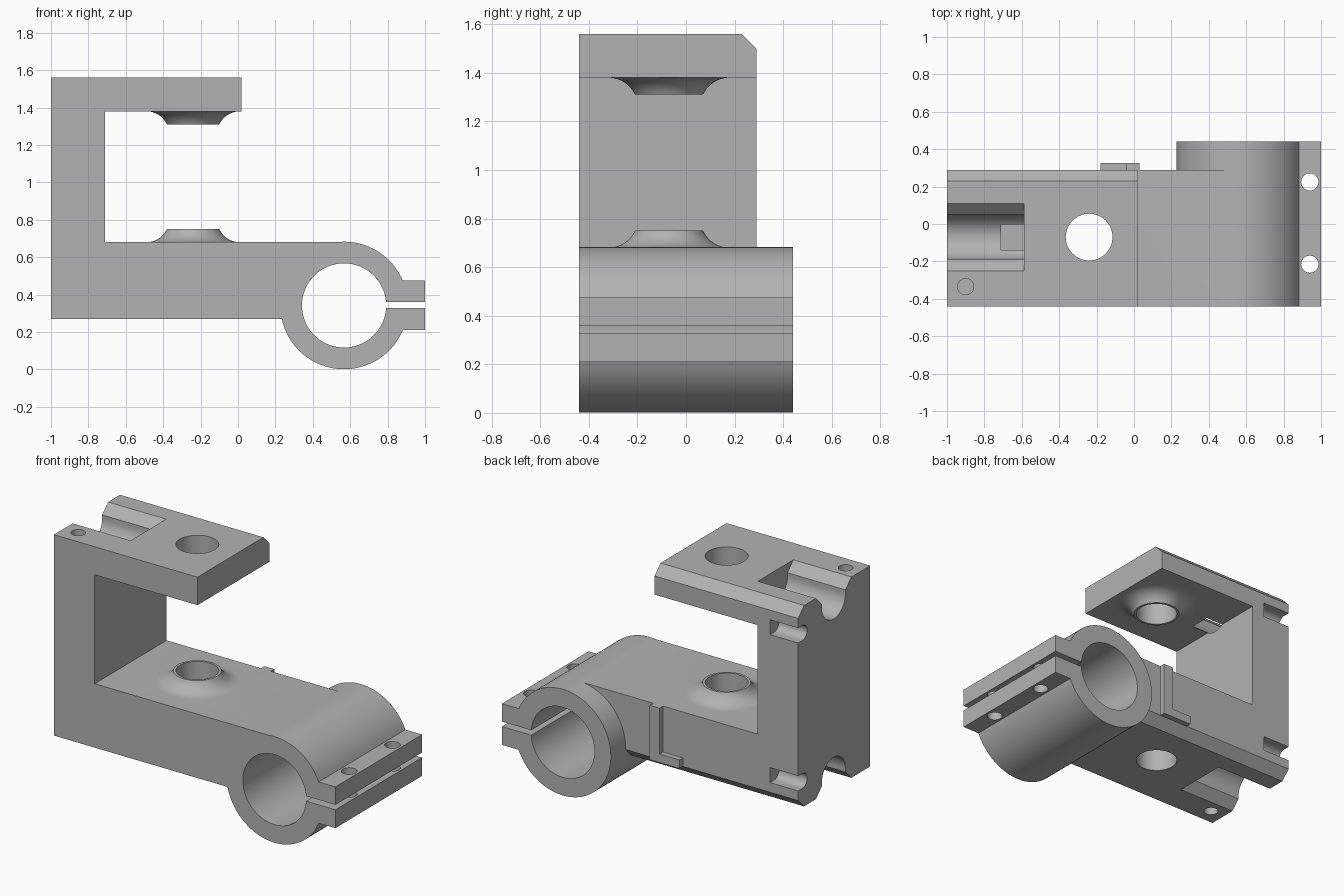
import bpy, bmesh, math
from mathutils import Vector

cube = bpy.data.objects.get("Cube")
if cube:
    bpy.data.objects.remove(cube, do_unlink=True)

grey = bpy.data.materials.new("light grey")
grey.use_nodes = True
grey.diffuse_color = (0.45, 0.45, 0.45, 1)
grey.node_tree.nodes["Principled BSDF"].inputs["Base Color"].default_value = (0.45, 0.45, 0.45, 1)

FRONT, BACK, TUBE_BACK = -0.44, 0.29, 0.44
BOTTOM, TOP = 0.27, 1.56
ARM_TOP, ARM_UNDER = 0.68, 1.38
MID = (BOTTOM + TOP) / 2
TX, TZ = 0.567, 0.342
HX, HY = -0.24, -0.07


def finish(name, bm):
    bmesh.ops.recalc_face_normals(bm, faces=bm.faces)
    mesh = bpy.data.meshes.new(name)
    bm.to_mesh(mesh)
    bm.free()
    mesh.materials.append(grey)
    ob = bpy.data.objects.new(name, mesh)
    bpy.context.collection.objects.link(ob)
    return ob


def prism(name, profile, axis, lo, hi):
    """Extrude a 2D outline along x, y or z."""
    place = {"x": lambda u, v: (lo, u, v),
             "y": lambda u, v: (u, lo, v),
             "z": lambda u, v: (u, v, lo)}[axis]
    bm = bmesh.new()
    face = bm.faces.new([bm.verts.new(place(u, v)) for u, v in profile])
    new = bmesh.ops.extrude_face_region(bm, geom=[face])["geom"]
    step = Vector([(hi - lo) * (a == axis) for a in "xyz"])
    bmesh.ops.translate(bm, vec=step, verts=[g for g in new if isinstance(g, bmesh.types.BMVert)])
    return finish(name, bm)


def arc(u, v, r, start=0, end=360, n=64):
    count = n if end - start == 360 else n + 1
    return [(u + r * math.cos(math.radians(start + (end - start) * i / n)),
             v + r * math.sin(math.radians(start + (end - start) * i / n))) for i in range(count)]


def rect(u0, u1, v0, v1):
    return [(u0, v0), (u1, v0), (u1, v1), (u0, v1)]


def flip(profile):
    return [(u, 2 * MID - v) for u, v in profile]


def combine(target, tool, operation):
    mod = target.modifiers.new(operation.lower(), "BOOLEAN")
    mod.operation, mod.solver, mod.object = operation, "EXACT", tool
    bpy.context.view_layer.objects.active = target
    bpy.ops.object.modifier_apply(modifier=mod.name)
    bpy.data.objects.remove(tool, do_unlink=True)


def boss(z, direction):
    """Raised collar with a concave flare."""
    flare = [(r, h) for r, h in arc(0.25, 0.121, 0.121, 205, 270, 12)]
    outline = [(0, 0.07), (0.14, 0.07)] + flare[0:] + [(0.25, -0.04), (0, -0.04)]
    bm = bmesh.new()
    vs = [bm.verts.new((HX + r, HY, z + direction * h)) for r, h in outline]
    es = [bm.edges.new(pair) for pair in zip(vs, vs[1:])]
    bmesh.ops.spin(bm, geom=vs + es, cent=(HX, HY, 0), axis=(0, 0, 1),
                   angle=math.tau, steps=64, use_duplicate=False)
    bmesh.ops.remove_doubles(bm, verts=bm.verts, dist=0.0005)
    return finish("boss", bm)


# C-shaped body with chamfered back edges
c = 0.06
body = prism("clamp_bracket",
             [(FRONT, BOTTOM), (BACK - c, BOTTOM), (BACK, BOTTOM + c),
              (BACK, TOP - c), (BACK - c, TOP), (FRONT, TOP)], "x", -1, 0.53)
combine(body, prism("throat", rect(-0.71, 2, ARM_TOP, ARM_UNDER), "y", -1, 1), "DIFFERENCE")
combine(body, prism("arm_end", rect(0.02, 2, 1.2, 2), "y", -1, 1), "DIFFERENCE")

# Tube and split ears
combine(body, prism("tube", arc(TX, TZ, 0.341, n=96), "y", FRONT, TUBE_BACK), "UNION")
combine(body, prism("ears", rect(0.82, 1, 0.21, 0.475), "y", FRONT, TUBE_BACK), "UNION")
combine(body, prism("bore", arc(TX, TZ, 0.225, n=96), "y", -1, 1), "DIFFERENCE")
combine(body, prism("split", rect(0.7, 1.2, 0.328, 0.36), "y", -1, 1), "DIFFERENCE")
for y in (-0.215, 0.225):
    combine(body, prism("ear_hole", arc(0.94, y, 0.046, n=32), "z", 0.1, 0.6), "DIFFERENCE")

# Bosses and the pin hole through both arms
combine(body, boss(ARM_TOP, 1), "UNION")
combine(body, boss(ARM_UNDER, -1), "UNION")
combine(body, prism("pin_hole", arc(HX, HY, 0.125), "z", 0, 2), "DIFFERENCE")

# Round channels, side slots and small blind holes, top and bottom
channel = ([(HY - 0.2, TOP + 0.02), (HY - 0.12, TOP - c)]
           + arc(HY, 1.479, 0.12, 180, 360, 32)
           + [(HY + 0.12, TOP - c), (HY + 0.2, TOP + 0.02)])
slot = [(0.35, 1.342)] + arc(0.247, 1.39, 0.048, 90, 270, 16)[::-1] + [(0.35, 1.438)]
for shape in (lambda p: p, flip):
    combine(body, prism("channel", shape(channel), "x", -1.1, -0.588), "DIFFERENCE")
    combine(body, prism("slot", shape(slot), "x", -1.1, -0.8), "DIFFERENCE")
for lo, hi in ((TOP - 0.25, TOP + 0.1), (BOTTOM - 0.1, BOTTOM + 0.25)):
    combine(body, prism("blind_hole", arc(-0.9, -0.335, 0.043, n=32), "z", lo, hi), "DIFFERENCE")

# Raised L-shaped rib on the back
rib = prism("back_rib", [(-0.18, 0.33), (0.03, 0.33), (0.03, ARM_TOP),
                         (-0.04, ARM_TOP), (-0.04, 0.385), (-0.18, 0.385)], "y", BACK - 0.01, 0.325)

bpy.ops.object.select_all(action="DESELECT")
body.select_set(True)
bpy.context.view_layer.objects.active = body
bpy.ops.object.shade_smooth_by_angle(angle=math.radians(25))
